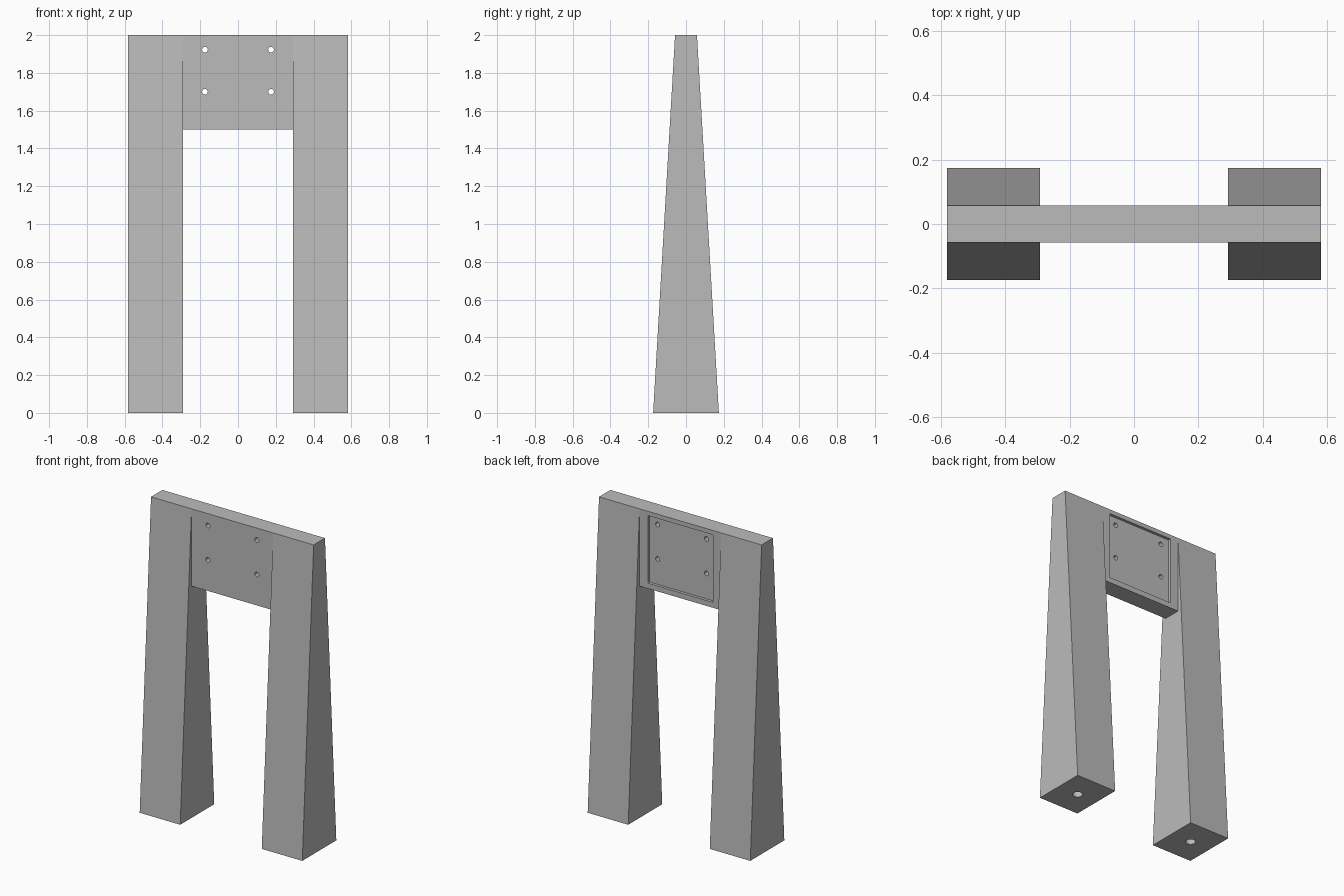
import bpy
import bmesh
from mathutils import Matrix

cube = bpy.data.objects.get("Cube")
if cube:
    bpy.data.objects.remove(cube, do_unlink=True)

OUTER, INNER = 0.582, 0.292        # leg sides in x
FOOT, TOP = 0.174, 0.058           # half depths at floor and top
HEIGHT, PANEL_BOTTOM = 2.0, 1.5
POCKET_DEPTH = 0.018

grey = bpy.data.materials.new("plain grey")
grey.use_nodes = True
colour = (0.5, 0.5, 0.5, 1)
grey.diffuse_color = colour
grey.node_tree.nodes["Principled BSDF"].inputs["Base Color"].default_value = colour


def finish(name, bm):
    mesh = bpy.data.meshes.new(name)
    bmesh.ops.recalc_face_normals(bm, faces=bm.faces)
    bm.to_mesh(mesh)
    bm.free()
    mesh.materials.append(grey)
    obj = bpy.data.objects.new(name, mesh)
    bpy.context.collection.objects.link(obj)
    return obj


def box(name, low, high):
    bm = bmesh.new()
    bmesh.ops.create_cube(bm, size=1)
    for v in bm.verts:
        v.co = [h if c > 0 else l for c, l, h in zip(v.co, low, high)]
    return finish(name, bm)


def cylinder(name, radius, depth, centre, axis="Z"):
    bm = bmesh.new()
    turn = Matrix.Rotation(1.5707963, 4, "X") if axis == "Y" else Matrix()
    bmesh.ops.create_cone(bm, cap_ends=True, segments=24, radius1=radius, radius2=radius,
                          depth=depth, matrix=Matrix.Translation(centre) @ turn)
    return finish(name, bm)


def cut(obj, cutter):
    cutter.hide_render = True
    mod = obj.modifiers.new("cut", "BOOLEAN")
    mod.operation, mod.solver, mod.object = "DIFFERENCE", "EXACT", cutter
    bpy.ops.object.select_all(action="DESELECT")
    bpy.context.view_layer.objects.active = obj
    obj.select_set(True)
    bpy.ops.object.modifier_apply(modifier=mod.name)
    bpy.data.objects.remove(cutter, do_unlink=True)


# Tapered legs, each with a dowel hole in the foot
for side, sign in (("left", 1), ("right", -1)):
    low_x, high_x = sorted((sign * INNER, sign * OUTER))
    leg = box(side + "_leg", (low_x, -FOOT, 0), (high_x, FOOT, HEIGHT))
    for v in leg.data.vertices:
        if v.co.z > 1:
            v.co.y *= TOP / FOOT
    cut(leg, cylinder("foot_cutter", 0.03, 0.4, (sign * (INNER + OUTER) / 2, 0, 0)))

# Cross panel with a shallow pocket in the back and four bolt holes
panel = box("cross_panel", (-INNER, -TOP, PANEL_BOTTOM), (INNER, TOP, HEIGHT))
cut(panel, box("pocket_cutter", (-0.233, TOP - POCKET_DEPTH, 1.535), (0.233, 0.2, 1.972)))
for x in (-0.175, 0.175):
    for z in (1.7, 1.923):
        cut(panel, cylinder("bolt_cutter", 0.015, 0.5, (x, 0, z), "Y"))

# Smooth hole walls, sharp edges elsewhere
bpy.ops.object.select_all(action="DESELECT")
for name in ("left_leg", "right_leg", "cross_panel"):
    bpy.data.objects[name].select_set(True)
bpy.context.view_layer.objects.active = panel
bpy.ops.object.shade_smooth_by_angle()
